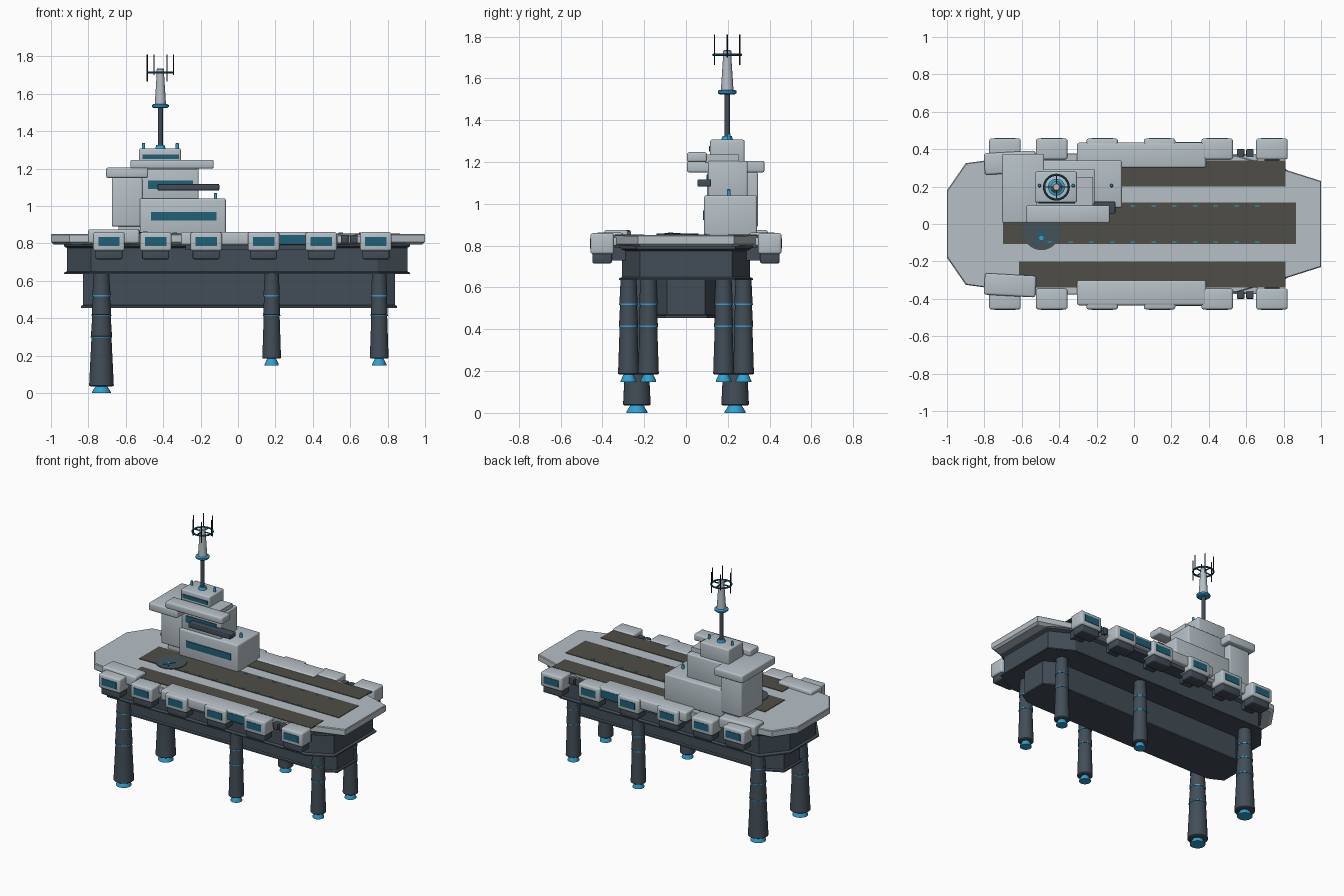
import bpy, bmesh, math
from mathutils import Matrix

if "Cube" in bpy.data.objects:
    bpy.data.objects.remove(bpy.data.objects["Cube"])


def mat(name, r, g, b):
    m = bpy.data.materials.new(name)
    m.diffuse_color = (r, g, b, 1)
    m.use_nodes = True
    m.node_tree.nodes["Principled BSDF"].inputs["Base Color"].default_value = m.diffuse_color
    return m


LIGHT = mat("light_grey", 0.47, 0.53, 0.57)
DARK = mat("dark_steel", 0.055, 0.075, 0.095)
BROWN = mat("runway_brown", 0.078, 0.074, 0.062)
BLUE = mat("bright_blue", 0.03, 0.36, 0.65)
GLASS = mat("teal_glass", 0.014, 0.12, 0.19)
PAD = mat("pad_slate", 0.06, 0.085, 0.10)
BLACK = mat("antenna_black", 0.012, 0.016, 0.02)


def make(name, bm, material, smooth=False):
    bmesh.ops.recalc_face_normals(bm, faces=bm.faces)
    me = bpy.data.meshes.new(name)
    bm.to_mesh(me)
    bm.free()
    me.materials.append(material)
    ob = bpy.data.objects.new(name, me)
    bpy.context.collection.objects.link(ob)
    if smooth:
        bpy.ops.object.select_all(action='DESELECT')
        ob.select_set(True)
        bpy.context.view_layer.objects.active = ob
        bpy.ops.object.shade_smooth_by_angle(angle=math.radians(35))
    return ob


def box(name, x, y, z, material, bevel=0.0, turn=0.0):
    """Box from (min, max) ranges, optionally with rounded edges and a turn about z."""
    size = [r[1] - r[0] for r in (x, y, z)]
    mid = [(r[1] + r[0]) / 2 for r in (x, y, z)]
    bm = bmesh.new()
    bmesh.ops.create_cube(bm, size=1)
    bmesh.ops.scale(bm, vec=size, verts=bm.verts)
    if bevel:
        bmesh.ops.bevel(bm, geom=bm.edges[:], offset=bevel, segments=3, profile=0.5, affect='EDGES')
    bm.transform(Matrix.Translation(mid) @ Matrix.Rotation(turn, 4, 'Z'))
    return make(name, bm, material, smooth=bevel > 0)


def lathe(name, x, y, profile, material, n=32):
    """Turned part from (radius, z) points."""
    bm = bmesh.new()
    rings = [[bm.verts.new((x + r * math.cos(2 * math.pi * i / n),
                            y + r * math.sin(2 * math.pi * i / n), z)) for i in range(n)]
             for r, z in profile]
    for a, b in zip(rings, rings[1:]):
        for i in range(n):
            j = (i + 1) % n
            bm.faces.new((a[i], a[j], b[j], b[i]))
    bm.faces.new(rings[0])
    bm.faces.new(rings[-1])
    return make(name, bm, material, smooth=True)


def loft(name, half, levels, material):
    """Hull-like part: half outline mirrored in y, stacked as (z, inset) levels."""
    outline = half + [(x, -y) for x, y in reversed(half)]
    bm = bmesh.new()
    rings = [[bm.verts.new((x - math.copysign(d, x), y - math.copysign(d, y), z))
              for x, y in outline] for z, d in levels]
    n = len(outline)
    for a, b in zip(rings, rings[1:]):
        for i in range(n):
            j = (i + 1) % n
            bm.faces.new((a[i], a[j], b[j], b[i]))
    bm.faces.new(rings[0])
    bm.faces.new(rings[-1])
    return make(name, bm, material)


# Hull: flight deck, flanged upper hull and narrow keel
loft("flight_deck", [(-1, .18), (-.9, .325), (-.5, .38), (.55, .365), (.81, .29), (1, .23)],
     [(.795, .015), (.808, 0), (.845, 0), (.85, .004)], LIGHT)
loft("upper_hull", [(-.93, .16), (-.80, .32), (.76, .32), (.92, .235)],
     [(.635, 0), (.643, 0), (.65, .015), (.775, .015), (.785, 0), (.80, 0)], DARK)
loft("keel", [(-.84, .10), (-.74, .15), (.76, .15), (.85, .10)],
     [(.455, 0), (.465, 0), (.47, .01), (.64, .01)], DARK)

# Runways with marker lights
box("main_runway", (-.70, .865), (-.108, .115), (.846, .854), BROWN)
for s in (1, -1):
    ys = sorted((s * .20, s * .34))
    box("side_runway", (-.615, .81), ys, (.846, .854), BROWN)
    for i in range(11):
        x = -.45 + .111 * i
        box("runway_light", (x - .012, x + .012), (s * .096 - .003, s * .096 + .003), (.853, .858), BLUE)

# Landing pad with a blue cross
lathe("landing_pad", -.495, -.04, [(.10, .852), (.10, .858)], PAD)
for a in (.6, -.6):
    box("pad_cross", (-.503, -.487), (-.105, -.025), (.856, .861), GLASS, turn=a)
lathe("pad_light", -.495, -.075, [(.012, .857), (.012, .864)], BLUE, 16)

# Side galleries, cabins and slanted pods, both sides
for s in (1, -1):
    def span(a, b):
        return sorted((s * a, s * b))
    box("side_gallery", (-.305, .385), span(.30, .435), (.79, .862), LIGHT, .012)
    box("gallery_window", (.225, .36), span(.43, .438), (.795, .845), GLASS)
    box("gallery_underside", (-.28, .36), span(.30, .40), (.765, .795), DARK)
    box("slanted_pod", (-.80, -.525), span(.27, .385), (.80, .875), LIGHT, .012, turn=s * .055)
    box("deck_locker", (.53, .66), span(.33, .375), (.80, .84), LIGHT, .006)
    for x in (.57, .62):
        box("deck_bollard", (x - .02, x + .02), span(.36, .40), (.80, .845), DARK, .005)
    for x in (-.69, -.44, -.17, .137, .445, .737):
        box("side_cabin", (x - .084, x + .084), span(.345, .457), (.76, .86), LIGHT, .012)
        box("cabin_window", (x - .057, x + .057), span(.452, .46), (.787, .835), GLASS)
        box("cabin_base", (x - .072, x + .072), span(.355, .447), (.715, .765), DARK, .008)
        box("cabin_bracket", (x - .04, x + .04), span(.29, .37), (.73, .79), DARK)

# Legs: flared segments, blue joint rings and feet
for x, y, foot, r0, r1 in ((-.73, .235, .0, .043, .065), (.18, .275, .148, .040, .049),
                           (.755, .18, .148, .040, .049)):
    for s in (1, -1):
        base = foot + .036
        joints = [.64, .52, .415] + ([.30] if foot == 0 else []) + [base]

        def rad(z):
            return r0 + (r1 - r0) * (.64 - z) / (.64 - base)
        prof = []
        for top, low in zip(joints, joints[1:]):
            prof += [(rad(top) - .002, top), (rad(low) + .001, low + .004), (rad(low) - .002, low + .001)]
        prof += [(rad(base) - .006, base)]
        lathe("support_leg", x, s * y, prof, DARK)
        for z in joints[1:-1]:
            lathe("leg_ring", x, s * y, [(rad(z) + .002, z - .003), (rad(z) + .002, z + .003)], BLUE)
        k = r1 / .065
        lathe("leg_foot", x, s * y, [(.05 * k, foot), (.05 * k, foot + .006), (.03 * k, base + .002)], BLUE)

# Island tower blocks
for name, x, y, z in (
        ("tower_base", (-.525, -.065), (.087, .34), (.845, 1.04)),
        ("tower_middle", (-.52, -.21), (.105, .295), (1.03, 1.205)),
        ("tower_bridge", (-.53, -.305), (.115, .28), (1.195, 1.307)),
        ("tower_rear_block", (-.675, -.51), (.10, .345), (.89, 1.15)),
        ("tower_rear_roof", (-.705, -.48), (.005, .375), (1.15, 1.205)),
        ("bridge_wing", (-.575, -.13), (.005, .10), (1.20, 1.247))):
    box(name, x, y, z, LIGHT, .010)
box("tower_rear_foot", (-.64, -.51), (.13, .32), (.845, .90), LIGHT)
box("bridge_wing_support", (-.52, -.22), (.09, .25), (1.195, 1.235), LIGHT)
box("lookout_walkway", (-.43, -.10), (.055, .12), (1.083, 1.117), DARK, .005)

# Tower windows
for x, y, z in (((-.465, -.115), .087, (.922, .968)), ((-.48, -.24), .105, (1.09, 1.137)),
                ((-.51, -.315), .115, (1.25, 1.276))):
    box("tower_window", x, (y - .006, y + .003), z, GLASS)

# Tower lamps
for x, z in ((-.505, 1.305), (-.325, 1.305), (-.25, 1.20), (-.12, 1.038)):
    lathe("tower_lamp", x, .205, [(.009, z), (.009, z + .028), (.006, z + .032)], BLUE, 16)

# Mast with collars, head and antenna ring
MX, MY = -.415, .197
lathe("mast_collar", MX, MY, [(.03, 1.30), (.022, 1.325)], BLUE)
lathe("mast_pole", MX, MY, [(.013, 1.30), (.013, 1.55)], DARK)
lathe("mast_plate", MX, MY, [(.036, 1.523), (.045, 1.53), (.045, 1.54), (.036, 1.545)], BLUE)
lathe("mast_head", MX, MY, [(.03, 1.545), (.02, 1.70), (.02, 1.73), (.016, 1.735)], LIGHT)
bpy.ops.mesh.primitive_torus_add(location=(MX, MY, 1.713), major_radius=.066, minor_radius=.006,
                                 major_segments=32, minor_segments=8)
ring = bpy.context.object
ring.name = "antenna_ring"
ring.data.materials.append(GLASS)
for a in (0, math.pi / 2):
    box("ring_spoke", (MX - .066, MX + .066), (MY - .003, MY + .003), (1.71, 1.716), GLASS, turn=a)
for i in range(6):
    a = math.pi * i / 3
    z0 = 1.665 if i % 2 else 1.70
    lathe("antenna_rod", MX + .07 * math.cos(a), MY + .07 * math.sin(a),
          [(.003, z0), (.003, 1.81)], BLACK, 8)
